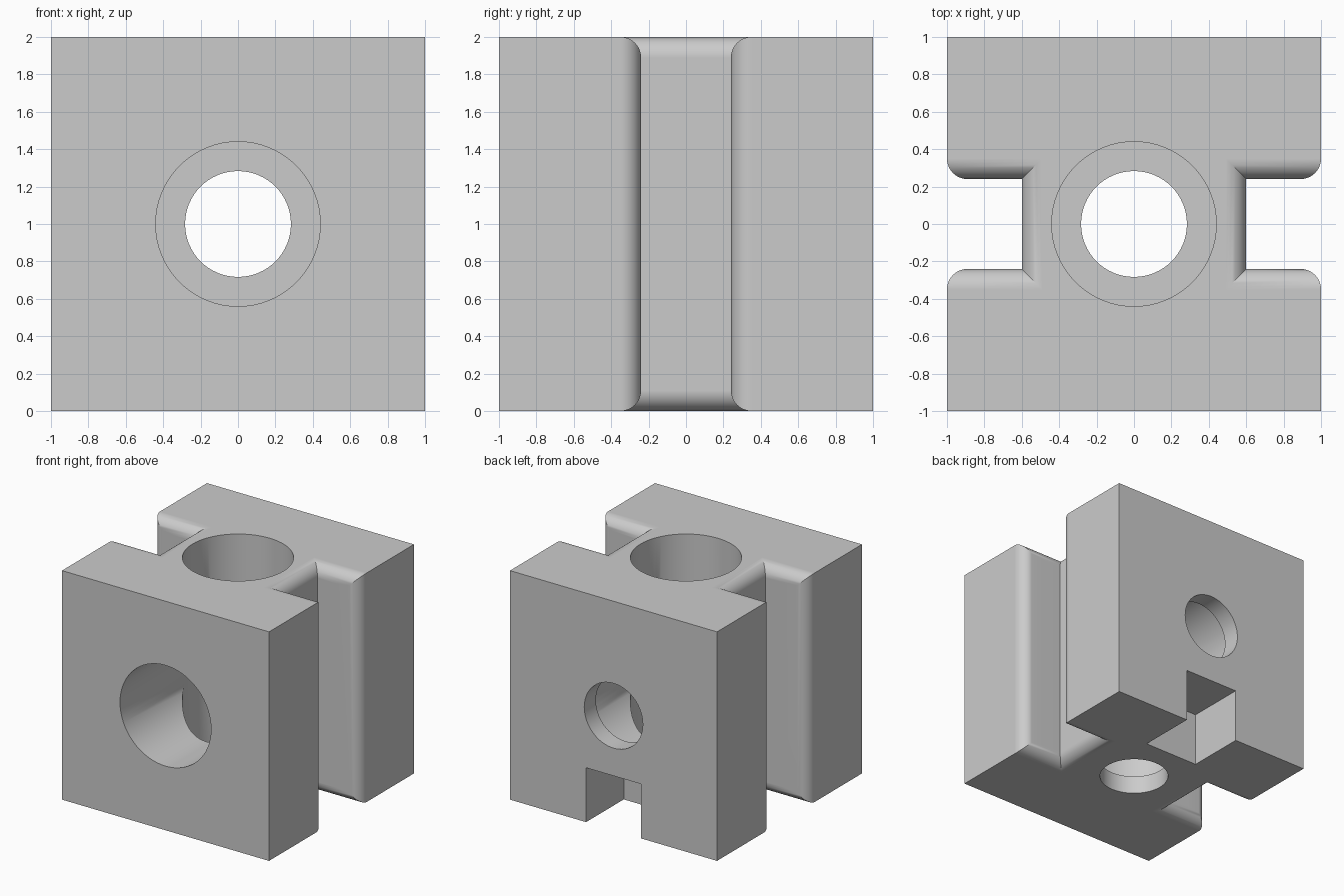
import bpy
import bmesh
import math

if "Cube" in bpy.data.objects:
    bpy.data.objects.remove(bpy.data.objects["Cube"], do_unlink=True)

SLOT_X, SLOT_HALF, ROUND = 0.6, 0.24, 0.11
BORE, HOLE, WALL = 0.44, 0.283, 0.16
STEPS = 10

grey = bpy.data.materials.new("plain_grey")
grey.use_nodes = True
grey.diffuse_color = (0.6, 0.6, 0.6, 1)
grey.node_tree.nodes["Principled BSDF"].inputs["Base Color"].default_value = grey.diffuse_color


def add_object(name, bm):
    bmesh.ops.recalc_face_normals(bm, faces=bm.faces[:])
    mesh = bpy.data.meshes.new(name)
    bm.to_mesh(mesh)
    bm.free()
    mesh.materials.append(grey)
    obj = bpy.data.objects.new(name, mesh)
    bpy.context.collection.objects.link(obj)
    return obj


def box(name, low, high):
    bm = bmesh.new()
    bmesh.ops.create_cube(bm, size=1)
    for v in bm.verts:
        v.co = [(a + b) / 2 + c * (b - a) for a, b, c in zip(low, high, v.co)]
    return add_object(name, bm)


def loft(name, rings):
    """Skin a row of equal-length point rings and cap both ends."""
    bm = bmesh.new()
    rows = [[bm.verts.new(p) for p in ring] for ring in rings]
    for a, b in zip(rows, rows[1:]):
        for i in range(len(a)):
            j = (i + 1) % len(a)
            bm.faces.new((a[i], a[j], b[j], b[i]))
    bm.faces.new(rows[0])
    bm.faces.new(rows[-1])
    return add_object(name, bm)


def cylinder(name, radius, start, end, axis):
    rings = []
    for t in (start, end):
        ring = []
        for i in range(64):
            a = math.tau * i / 64
            u, v = radius * math.cos(a), radius * math.sin(a)
            ring.append((u, v, t) if axis == "z" else (u, t, 1 + v))
        rings.append(ring)
    return loft(name, rings)


# Quarter-round flare: (distance from the outer face, extra opening)
flare = [(ROUND * (1 - math.sin(a)), ROUND * (1 - math.cos(a)))
         for a in (math.pi / 2 * i / STEPS for i in range(STEPS + 1))]
flare.append((-0.1, ROUND))
flare = [(d, g) for d, g in flare if d > 1e-6 or d < 0]
flare.insert(-1, (0.0, ROUND)) if flare[-2][0] > 1e-6 else None


def slot_core(s):
    """Slot flaring at its top and bottom mouths."""
    levels = [(d, g) for d, g in reversed(flare)] + [(2 - d, g) for d, g in flare]
    rings = []
    for z, g in levels:
        x, y = SLOT_X - g, SLOT_HALF + g
        rings.append([(s * x, -y, z), (s * 1.2, -y, z), (s * 1.2, y, z), (s * x, y, z)])
    return loft("slot_cutter", rings)


def slot_mouth(s):
    """Rounded opening on the side face."""
    levels = [(0.7, SLOT_HALF - 0.001)] + [(1 - d, SLOT_HALF + g) for d, g in flare[1:]]
    rings = [[(s * x, -y, -0.2), (s * x, y, -0.2), (s * x, y, 2.2), (s * x, -y, 2.2)]
             for x, y in levels]
    return loft("mouth_cutter", rings)


# Main block
block = box("block", (-1, -1, 0), (1, 1, 2))

# Side slots, crossing bores with smaller outlet holes, and the rear notch
cutters = [make(s) for s in (1, -1) for make in (slot_core, slot_mouth)]
cutters += [
    cylinder("front_bore_cutter", BORE, -1.2, 1 - WALL, "y"),
    cylinder("top_bore_cutter", BORE, WALL, 2.2, "z"),
    cylinder("back_hole_cutter", HOLE, 0.5, 1.2, "y"),
    cylinder("bottom_hole_cutter", HOLE, -0.2, 0.5, "z"),
    box("notch_cutter", (-0.265, 0.48, -0.2), (0.265, 1.2, 0.475)),
]

bpy.ops.object.select_all(action="DESELECT")
block.select_set(True)
bpy.context.view_layer.objects.active = block
for cutter in cutters:
    mod = block.modifiers.new("cut", "BOOLEAN")
    mod.operation = "DIFFERENCE"
    mod.solver = "EXACT"
    mod.object = cutter
    bpy.ops.object.modifier_apply(modifier=mod.name)
    bpy.data.objects.remove(cutter, do_unlink=True)

# Smooth rounds and bores, crisp edges elsewhere
bpy.ops.object.shade_smooth_by_angle(angle=math.radians(30))
normals = block.modifiers.new("flat_faces", "WEIGHTED_NORMAL")
normals.keep_sharp = True
